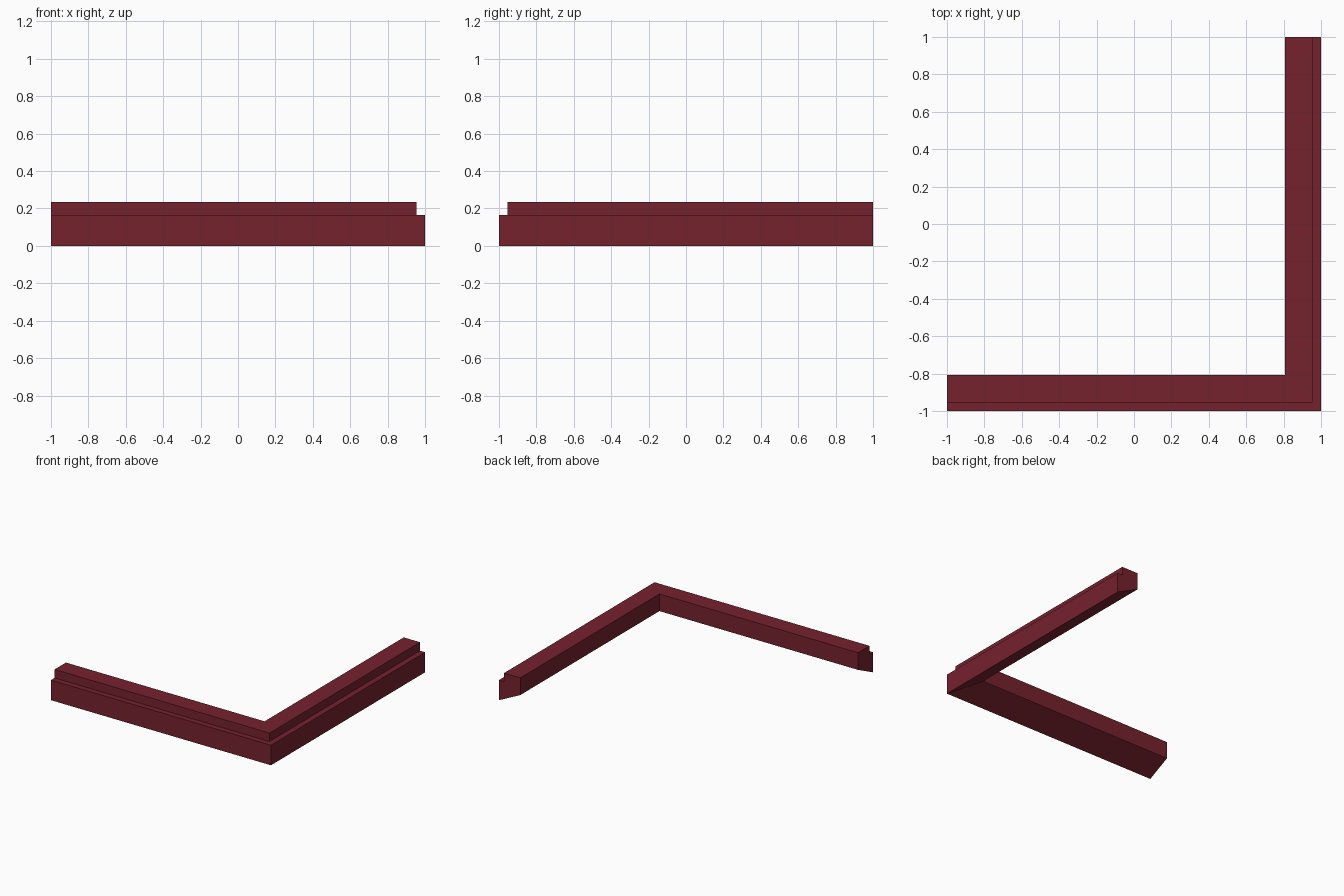
import bpy
import bmesh

cube = bpy.data.objects.get("Cube")
if cube:
    bpy.data.objects.remove(cube, do_unlink=True)

# Single dark red finish
red = bpy.data.materials.new("dark_red")
red.use_nodes = True
colour = (0.18, 0.016, 0.027, 1)
red.diffuse_color = colour
red.node_tree.nodes["Principled BSDF"].inputs["Base Color"].default_value = colour

# Moulding cross-section: (distance in from the outer face, height)
profile = [(0, 0), (0, 0.165), (0.046, 0.165), (0.046, 0.235),
           (0.194, 0.235), (0.194, 0.094)]

# Sweep the section along an L: front run, mitred corner, side run
stations = [
    lambda d, z: (-1, -1 + d, z),
    lambda d, z: (1 - d, -1 + d, z),
    lambda d, z: (1 - d, 1, z),
]
bm = bmesh.new()
rings = [[bm.verts.new(place(d, z)) for d, z in profile] for place in stations]
count = len(profile)
for a, b in zip(rings, rings[1:]):
    for i in range(count):
        j = (i + 1) % count
        bm.faces.new((a[i], a[j], b[j], b[i]))

# Flat cut ends
bm.faces.new(rings[0])
bm.faces.new(rings[-1])
bmesh.ops.recalc_face_normals(bm, faces=bm.faces)

mesh = bpy.data.meshes.new("corner_moulding")
bm.to_mesh(mesh)
bm.free()
mesh.materials.append(red)
moulding = bpy.data.objects.new("corner_moulding", mesh)
bpy.context.collection.objects.link(moulding)
